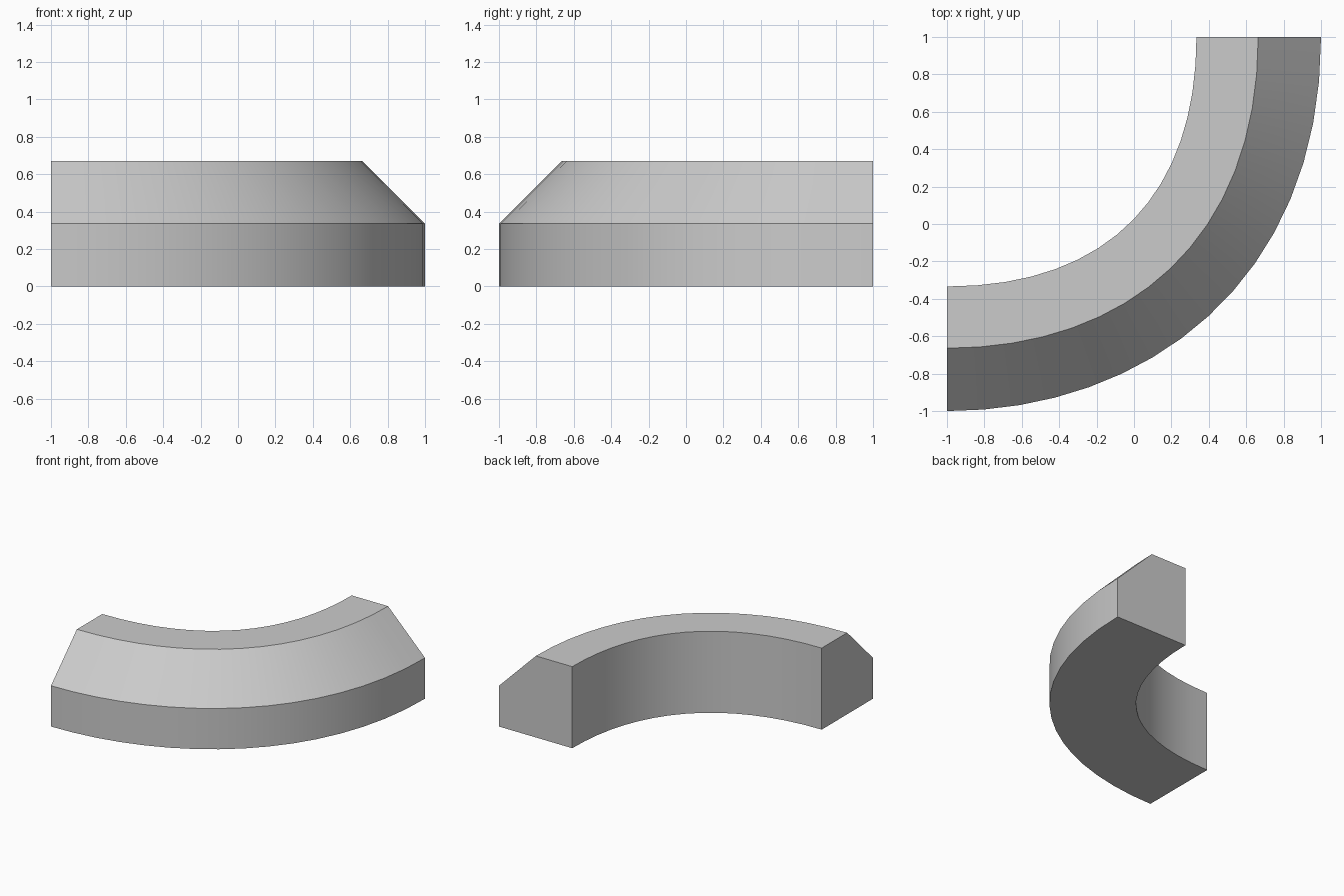
import bpy
import bmesh
from math import radians

if "Cube" in bpy.data.objects:
    bpy.data.objects.remove(bpy.data.objects["Cube"])

STEPS = 16


def rail(radius, a, b):
    """Quarter bend about the corner (-1, 1), as points along a cubic curve."""
    pts = []
    for i in range(STEPS + 1):
        t = i / STEPS
        s = 1 - t
        x = 3 * s * s * t * a + 3 * s * t * t * radius + t ** 3 * radius
        y = s ** 3 * radius + 3 * s * s * t * radius + 3 * s * t * t * b
        pts.append((x - 1, 1 - y))
    return pts


# Inner wall, top edge and outer wall paths
inner = rail(1.334, 0.88, 0.824)
ridge = rail(1.664, 0.965, 1.085)
outer = rail(2.0, 1.06, 1.315)

# Cross-section: each corner follows one path at one height
section = [(inner, 0), (inner, 0.67), (ridge, 0.67), (outer, 0.335), (outer, 0)]

bm = bmesh.new()
rings = [[bm.verts.new((*path[i], z)) for path, z in section]
         for i in range(STEPS + 1)]
n = len(section)
for r0, r1 in zip(rings, rings[1:]):
    for k in range(n):
        j = (k + 1) % n
        bm.faces.new((r0[k], r0[j], r1[j], r1[k]))

# End caps
bm.faces.new(rings[0])
bm.faces.new(rings[-1])
bmesh.ops.recalc_face_normals(bm, faces=bm.faces)

mesh = bpy.data.meshes.new("curved_kerb")
bm.to_mesh(mesh)
bm.free()
kerb = bpy.data.objects.new("curved_kerb", mesh)
bpy.context.collection.objects.link(kerb)

# Smooth along the bend, sharp at the bevel and ends
bpy.context.view_layer.objects.active = kerb
kerb.select_set(True)
bpy.ops.object.shade_smooth_by_angle(angle=radians(30))
